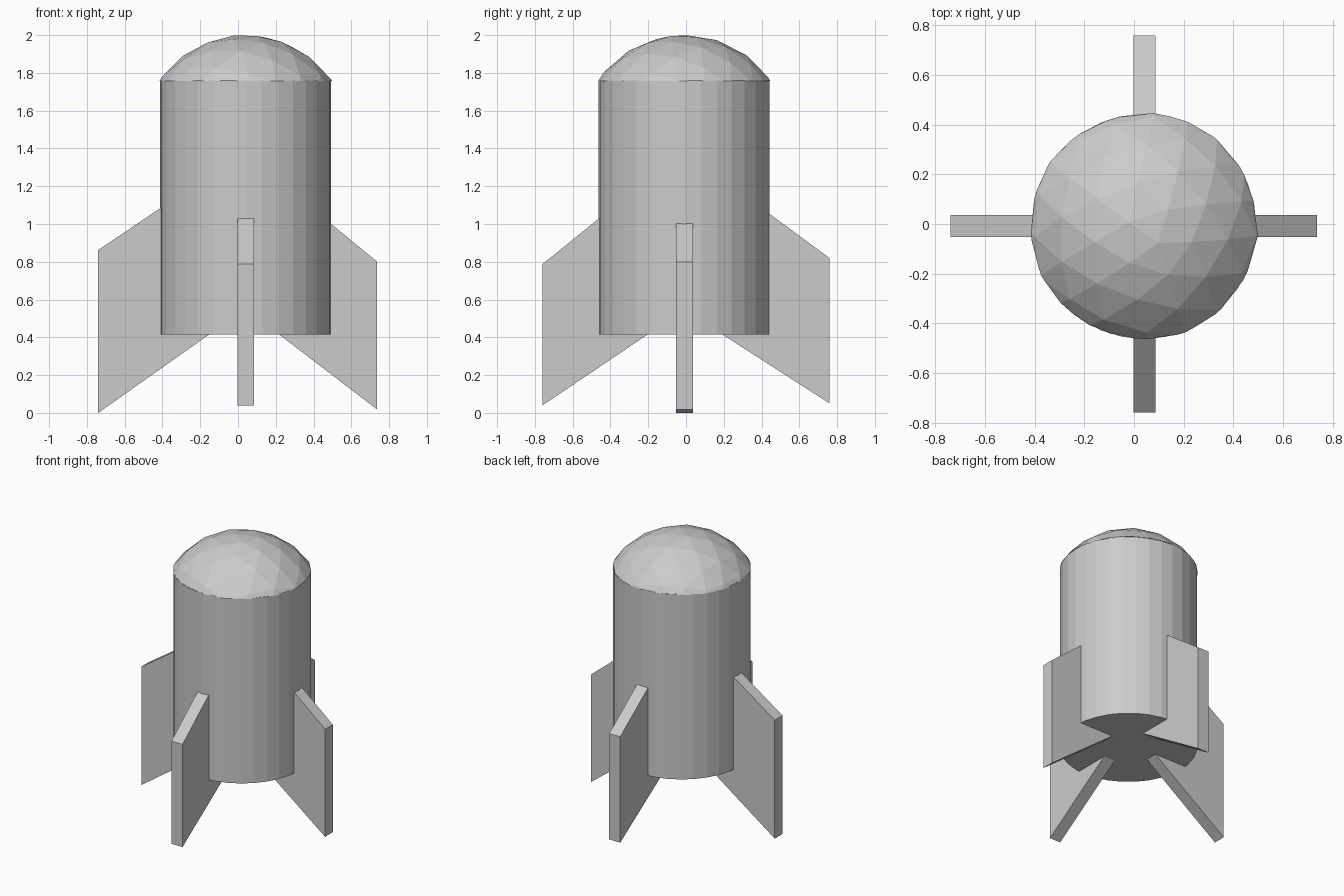
import bpy, bmesh
from mathutils import Vector, Matrix

if "Cube" in bpy.data.objects:
    bpy.data.objects.remove(bpy.data.objects["Cube"])

CX, CY = 0.04, -0.01          # body axis
BASE, TOP = 0.415, 1.76       # body height range


def add_object(name, bm):
    bmesh.ops.recalc_face_normals(bm, faces=bm.faces)
    mesh = bpy.data.meshes.new(name)
    bm.to_mesh(mesh)
    bm.free()
    ob = bpy.data.objects.new(name, mesh)
    bpy.context.collection.objects.link(ob)
    return ob


# Body
bm = bmesh.new()
bmesh.ops.create_cone(bm, cap_ends=True, segments=32, radius1=0.453, radius2=0.453,
                      depth=TOP - BASE,
                      matrix=Matrix.Translation((CX, CY, (TOP + BASE) / 2)))
add_object("body", bm)

# Faceted nose cap: top slice of a low-poly sphere
bm = bmesh.new()
R = 0.556
turn = Matrix.Rotation(0.12, 4, 'X') @ Matrix.Rotation(0.1, 4, 'Y')
bmesh.ops.create_icosphere(bm, subdivisions=3, radius=R,
                           matrix=Matrix.Translation((CX, CY, 2.0 - R + 0.002)) @ turn)
cut = bmesh.ops.bisect_plane(bm, geom=bm.verts[:] + bm.edges[:] + bm.faces[:],
                             plane_co=(0, 0, TOP - 0.003), plane_no=(0, 0, 1),
                             clear_inner=True)
rim = [e for e in cut["geom_cut"] if isinstance(e, bmesh.types.BMEdge)]
bmesh.ops.edgeloop_fill(bm, edges=rim)
add_object("nose_cap", bm)


# Fins: a slanted side profile given thickness
def fin(name, direction, profile, side_min, side_max):
    d = Vector(direction)
    side = Vector((abs(d.y), abs(d.x), 0))
    bm = bmesh.new()
    face = bm.faces.new([bm.verts.new(d * r + side * side_min + Vector((0, 0, z)))
                         for r, z in profile])
    ext = bmesh.ops.extrude_face_region(bm, geom=[face])
    moved = [v for v in ext["geom"] if isinstance(v, bmesh.types.BMVert)]
    bmesh.ops.translate(bm, verts=moved, vec=side * (side_max - side_min))
    add_object(name, bm)


# outer radius, tip z, knee z, body radius, top z, inner radius at the base
fins = {
    "left_fin":  ((-1, 0, 0), 0.74, 0.00, 0.862, 0.41, 1.085, 0.15, -0.052, 0.037),
    "right_fin": ((1, 0, 0), 0.737, 0.018, 0.80, 0.49, 1.003, 0.215, -0.052, 0.037),
    "front_fin": ((0, -1, 0), 0.76, 0.04, 0.787, 0.46, 1.03, 0.20, -0.003, 0.086),
    "back_fin":  ((0, 1, 0), 0.76, 0.05, 0.82, 0.44, 1.055, 0.19, -0.003, 0.086),
}
for name, (d, out, tip, knee, wall, top, inner, s0, s1) in fins.items():
    profile = [(out, tip), (out, knee), (wall, top), (wall - 0.02, top),
               (wall - 0.02, BASE + 0.01), (inner, BASE + 0.002)]
    fin(name, d, profile, s0, s1)
